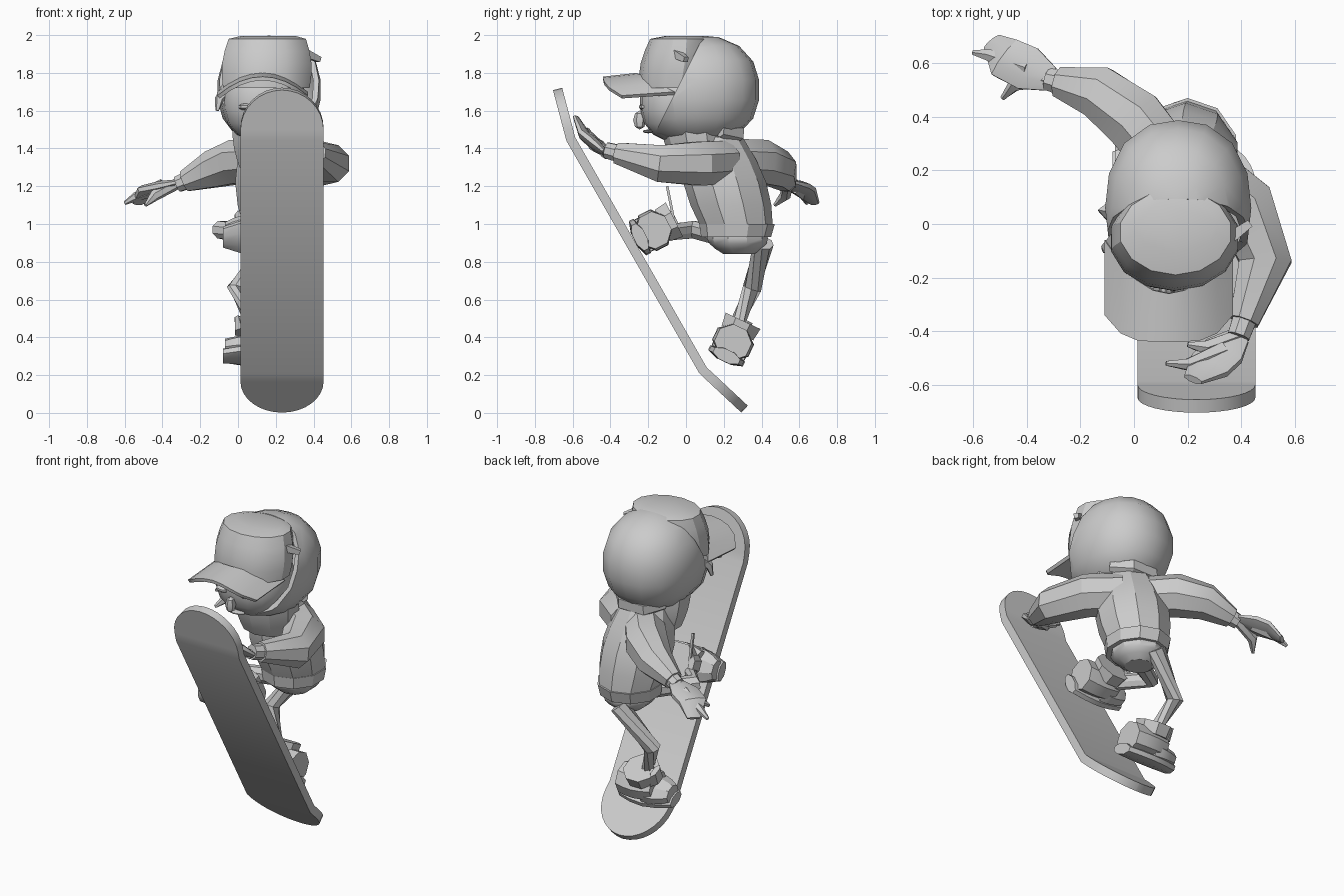
import bpy, bmesh, math
from mathutils import Vector, Matrix

default_cube = bpy.data.objects.get("Cube")
if default_cube:
    bpy.data.objects.remove(default_cube)

grey = bpy.data.materials.new("plain_grey")
grey.use_nodes = True
grey.diffuse_color = (.6, .6, .6, 1)
grey.node_tree.nodes["Principled BSDF"].inputs["Base Color"].default_value = grey.diffuse_color

RIGHT, FRONT, UP = Vector((-1, 0, 0)), Vector((0, -1, 0)), Vector((0, 0, 1))


def finish(name, bm, thickness=0, offset=-1):
    """Turn the mesh into a shaded object, optionally given thickness."""
    bmesh.ops.recalc_face_normals(bm, faces=bm.faces)
    mesh = bpy.data.meshes.new(name)
    bm.to_mesh(mesh)
    bm.free()
    mesh.materials.append(grey)
    part = bpy.data.objects.new(name, mesh)
    bpy.context.collection.objects.link(part)
    bpy.ops.object.select_all(action='DESELECT')
    part.select_set(True)
    bpy.context.view_layer.objects.active = part
    if thickness:
        shell = part.modifiers.new("thickness", 'SOLIDIFY')
        shell.thickness, shell.offset = thickness, offset
        bpy.ops.object.convert(target='MESH')
    bpy.ops.object.shade_smooth_by_angle(angle=math.radians(30))


def bridge(bm, rows, closed):
    """Join neighbouring rows of points with quads."""
    rows = [[bm.verts.new(point) for point in row] for row in rows]
    for row, following in zip(rows, rows[1:]):
        for i in range(len(row) if closed else len(row) - 1):
            j = (i + 1) % len(row)
            bm.faces.new((row[i], row[j], following[j], following[i]))
    if closed:
        bm.faces.new(rows[0])
        bm.faces.new(rows[-1])


def ellipse(centre, across, depth, sides):
    turns = [math.tau * (i + .5) / sides for i in range(sides)]
    return [centre + across * math.cos(t) + depth * math.sin(t) for t in turns]


def swollen(first, last, swell, t):
    return first + (last - first) * t + swell * math.sin(math.pi * t)


def trunk(name, start, end, start_size, end_size, swell=0, across=RIGHT, depth=FRONT, sides=10, steps=4):
    """Straight tapering body whose sections keep a fixed direction."""
    start, end = Vector(start), Vector(end)
    rows = []
    for i in range(steps + 1):
        t = i / steps
        width, thick = [swollen(a, b, swell, t) for a, b in zip(start_size, end_size)]
        rows.append(ellipse(start.lerp(end, t), across * width, depth * thick, sides))
    bm = bmesh.new()
    bridge(bm, rows, True)
    finish(name, bm)


def limb(name, joints, start_radius, end_radius, swell=0, flat=1, side=UP, sides=8):
    """Bent tapering tube through the joints."""
    joints = [Vector(joint) for joint in joints]
    last = len(joints) - 1
    rows = []
    for i, joint in enumerate(joints):
        along = (joints[min(i + 1, last)] - joints[max(i - 1, 0)]).normalized()
        across = along.cross(side).normalized()
        radius = swollen(start_radius, end_radius, swell, i / last)
        rows.append(ellipse(joint, across * radius, across.cross(along) * radius * flat, sides))
    bm = bmesh.new()
    bridge(bm, rows, True)
    finish(name, bm)


def ball(name, centre, size, segments=14, boxy=2, cut=None, thickness=0):
    """Rounded body, squarer as boxy grows, optionally opened by a plane (point, normal)."""
    bm = bmesh.new()
    bmesh.ops.create_uvsphere(bm, u_segments=segments, v_segments=segments // 2 + 1, radius=1)
    for vert in bm.verts:
        vert.co /= sum(abs(c) ** boxy for c in vert.co) ** (1 / boxy)
    bmesh.ops.transform(bm, verts=bm.verts, matrix=Matrix.LocRotScale(Vector(centre), None, Vector(size)))
    if cut:
        geometry = bm.verts[:] + bm.edges[:] + bm.faces[:]
        bmesh.ops.bisect_plane(bm, geom=geometry, plane_co=cut[0], plane_no=cut[1], clear_outer=True)
    finish(name, bm, thickness)


# Skateboard: rounded outline swept along a bent side profile
def skateboard(middle, half_width, profile):
    points = [Vector((middle, y, z)) for y, z in profile]
    rows = []
    for tip, bend in (points[:2], points[:-3:-1]):
        rounded = []
        for i in range(9):
            angle = i / 8 * math.pi / 2
            width = RIGHT * half_width * max(math.sin(angle), .02)
            centre = tip.lerp(bend, (1 - math.cos(angle)) * .8)
            rounded.append((centre - width, centre + width))
        rounded.append((bend - RIGHT * half_width, bend + RIGHT * half_width))
        rows += rounded if not rows else rounded[::-1]
    bm = bmesh.new()
    bridge(bm, rows, False)
    finish("skateboard", bm, .05, 0)


skateboard(.233, .22, [(-.68, 1.715), (-.61, 1.45), (.09, .225), (.31, .02)])

# Jacket, hem, hips and collar
trunk("jacket", (.2, .27, .98), (.17, .14, 1.46), (.18, .19), (.15, .16), .045)
trunk("jacket_hem", (.2, .265, .93), (.2, .27, 1), (.18, .185), (.19, .2), steps=1)
trunk("hips", (.2, .28, .84), (.2, .27, .95), (.08, .08), (.15, .16), .03)
trunk("collar", (.16, .08, 1.3), (.16, .05, 1.5), (.16, .14), (.2, .18), .01)


# Arms: sleeve, cuff and hand
def hand(side, wrist, knuckles, tip, finger, thumb, facing):
    wrist, knuckles, tip = Vector(wrist), Vector(knuckles), Vector(tip)
    root = wrist.lerp(knuckles, .5)
    limb(side + "_palm", [wrist, root, knuckles, tip], .05, .04, .05, .35, facing)
    limb(side + "_finger", [root, knuckles.lerp(Vector(finger), .5), finger], .04, .01, sides=6)
    limb(side + "_thumb", [wrist, root.lerp(Vector(thumb), .5), thumb], .03, .01, .01, sides=6)


def arm(side, shoulder, upper, elbow, wrist):
    elbow, wrist = Vector(elbow), Vector(wrist)
    limb(side + "_sleeve", [shoulder, upper, elbow, elbow.lerp(wrist, .8)], .12, .06, .03)
    limb(side + "_cuff", [elbow.lerp(wrist, .7), wrist], .05, .045)


arm("right", (.12, .24, 1.34), (0, .39, 1.33), (-.13, .49, 1.29), (-.32, .54, 1.21))
hand("right", (-.31, .54, 1.22), (-.48, .62, 1.18), (-.53, .68, 1.11), (-.6, .64, 1.11), (-.49, .47, 1.1), UP)
arm("left", (.25, .2, 1.33), (.41, .07, 1.32), (.49, -.14, 1.32), (.39, -.42, 1.39))
hand("left", (.39, -.42, 1.37), (.28, -.53, 1.46), (.22, -.58, 1.56), (.12, -.52, 1.5), (.2, -.45, 1.43), UP - FRONT)

# Legs: hip, knee, ankle
limb("rear_leg", [(.18, .41, .9), (-.01, .35, .66), (.1, .25, .42)], .055, .045)
limb("front_leg", [(.2, .25, .92), (-.09, .04, .97), (.1, -.15, .95)], .055, .045)


# Shoes: sole, heel, toe cap, ankle collar and tongue, toes to the right
def shoe(name, y, z, tilt):
    turn = Matrix.Rotation(tilt, 3, 'X')
    side, up = turn @ -FRONT, turn @ UP
    base = Vector((.1, y, z))

    def section(label, back, front, low, high, back_size, front_size, swell=0):
        heights = up * (low + high) / 2
        trunk(name + label, base - RIGHT * back + heights, base - RIGHT * front + heights,
              back_size, front_size, swell, side, up * (high - low) / 2, 8)

    section("_sole", .17, -.18, 0, .07, (.08, 1), (.06, 1), .04)
    section("_heel", .15, -.08, .02, .21, (.1, 1), (.09, .9), .02)
    section("_toe_cap", 0, -.17, .02, .14, (.1, 1.2), (.06, .8), .02)
    ankle = base + up * .17
    trunk(name + "_collar", ankle, ankle + up * .07, (.1, .1), (.11, .11), 0, RIGHT, side, 8, 1)
    trunk(name + "_tongue", ankle + RIGHT * .08, ankle + RIGHT * .1 + up * .08,
          (.04, .06), (.02, .05), 0, RIGHT, side, 6, 1)


shoe("rear_shoe", .2, .27, -.44)
shoe("front_shoe", -.275, .915, -1.1)

# Hood with a slanted opening, and its fold at the nape
ball("hood", (.165, .06, 1.71), (.275, .33, .29), 16, 2.3, ((0, -.04, 1.73), FRONT * .9 + UP * .45), .03)
limb("hood_fold", [(.02, .18, 1.49), (.1, .26, 1.48), (.24, .26, 1.48), (.33, .18, 1.49)], .03, .03, .03, sides=6)

# Face
ball("face", (.14, -.03, 1.65), (.22, .215, .22), 16, 2.3)
ball("nose", (.12, -.245, 1.55), (.03, .035, .05), 6)
ball("lips", (.13, -.2, 1.49), (.06, .03, .01), 8)
for side, x in (("right", .05), ("left", .2)):
    ball(side + "_eyelid", (x, -.21, 1.62), (.05, .04, .02), 8)
limb("hair_tuft", [(-.05, -.05, 1.72), (-.1, -.09, 1.66), (-.11, -.1, 1.6)], .04, .01, sides=5)

# Cap crown and arched brim
trunk("cap_crown", (.15, -.07, 1.72), (.155, -.03, 1.98), (.235, .18), (.21, .16), .02, sides=14)
trunk("cap_top", (.155, -.03, 1.98), (.16, -.01, 1.995), (.21, .16), (.15, .1), sides=14, steps=1)


def brim_point(across, out):
    back, front = .2 * across ** 2 - .26, .1 * across ** 4 - .44
    return Vector((.13 + .24 * across, back + (front - back) * out, 1.8 - .1 * across ** 2 - .02 * out))


bm = bmesh.new()
bridge(bm, [[brim_point(i / 4 - 1, j / 2) for j in range(3)] for i in range(9)], False)
finish("cap_brim", bm, .02)

# Strap buckle and jacket drawstring
limb("strap_buckle", [(.36, -.05, 1.9), (.43, 0, 1.87)], .03, .02, sides=4)
limb("drawstring", [(.02, -.1, 1.2), (.02, -.05, .95)], .01, .01, sides=4)
